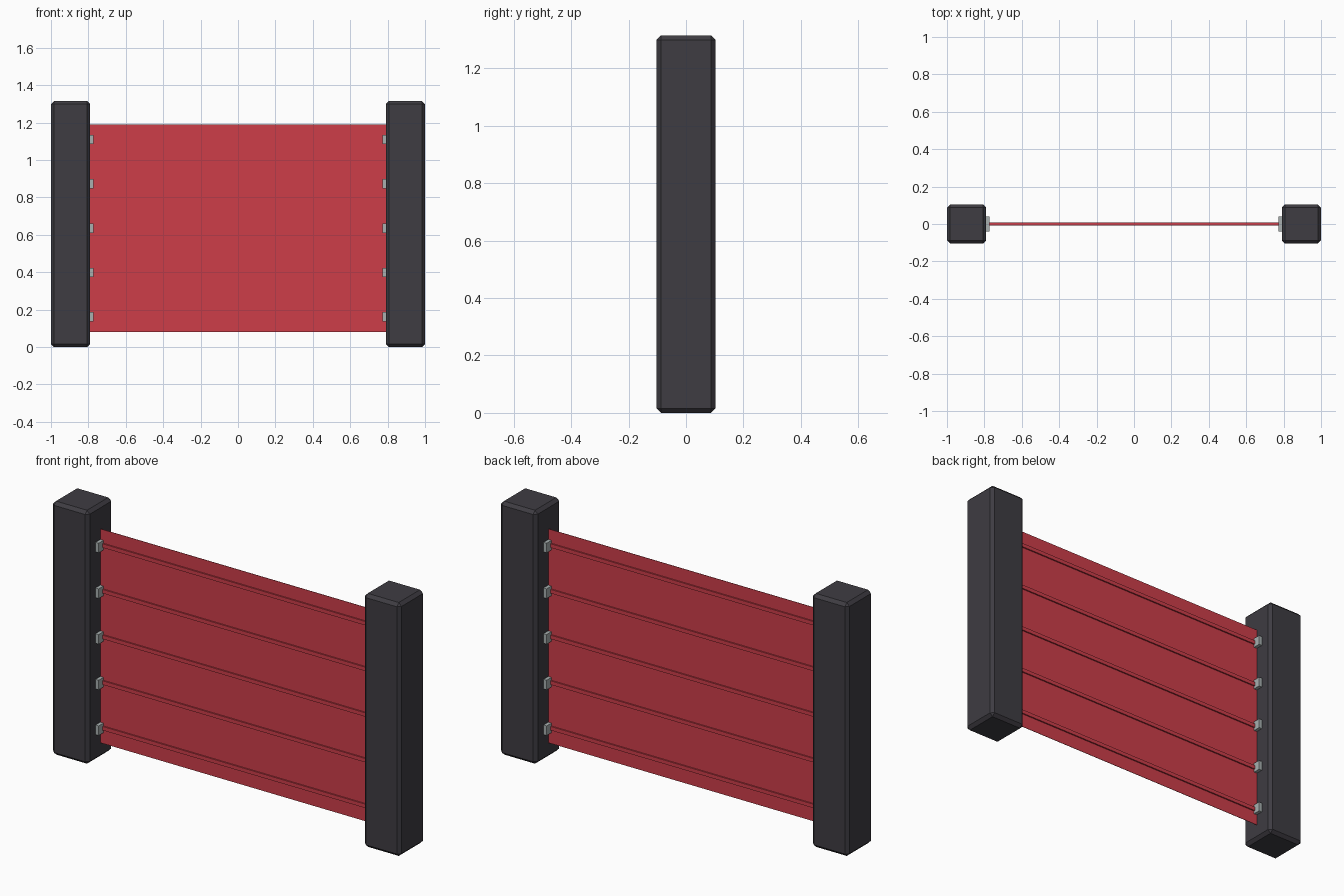
import bpy

cube = bpy.data.objects.get("Cube")
if cube:
    bpy.data.objects.remove(cube, do_unlink=True)


def linear(c):
    c /= 255
    return c / 12.92 if c <= 0.04045 else ((c + 0.055) / 1.055) ** 2.4


def material(name, r, g, b):
    mat = bpy.data.materials.new(name)
    mat.use_nodes = True
    colour = (linear(r), linear(g), linear(b), 1)
    mat.diffuse_color = colour
    mat.node_tree.nodes["Principled BSDF"].inputs["Base Color"].default_value = colour
    return mat


charcoal = material("charcoal", 62, 60, 66)
red = material("red", 205, 61, 73)
light_grey = material("light grey", 168, 176, 176)


def box(name, low, high, mat, bevel=0):
    bpy.ops.mesh.primitive_cube_add(size=1)
    ob = bpy.context.object
    ob.name = name
    for v in ob.data.vertices:
        v.co = [h if c > 0 else l for c, l, h in zip(v.co, low, high)]
    ob.data.materials.append(mat)
    if bevel:
        mod = ob.modifiers.new("chamfer", "BEVEL")
        mod.width = bevel
        mod.segments = 1
    return ob


POST_INNER = 0.79
BEAM_HEIGHTS = [0.162 + 0.237 * i for i in range(5)]

# Chamfered end posts, with a column of emitter clips on each inner face
for side, s in (("left", 1), ("right", -1)):
    x0, x1 = sorted((s * POST_INNER, s))
    box(side + "_post", (x0, -0.103, 0), (x1, 0.103, 1.315), charcoal, 0.016)
    x0, x1 = sorted((s * 0.772, s * 0.8))
    for i, z in enumerate(BEAM_HEIGHTS):
        box(f"{side}_clip_{i + 1}", (x0, -0.04, z - 0.025), (x1, 0.04, z + 0.025), light_grey)

# Thin barrier sheet between the posts
box("barrier_sheet", (-POST_INNER, -0.001, 0.08), (POST_INNER, 0.001, 1.19), red)

# Slim beams running across both faces of the sheet
for i, z in enumerate(BEAM_HEIGHTS):
    box(f"beam_{i + 1}", (-0.78, -0.008, z - 0.01), (0.78, 0.008, z + 0.01), red)
